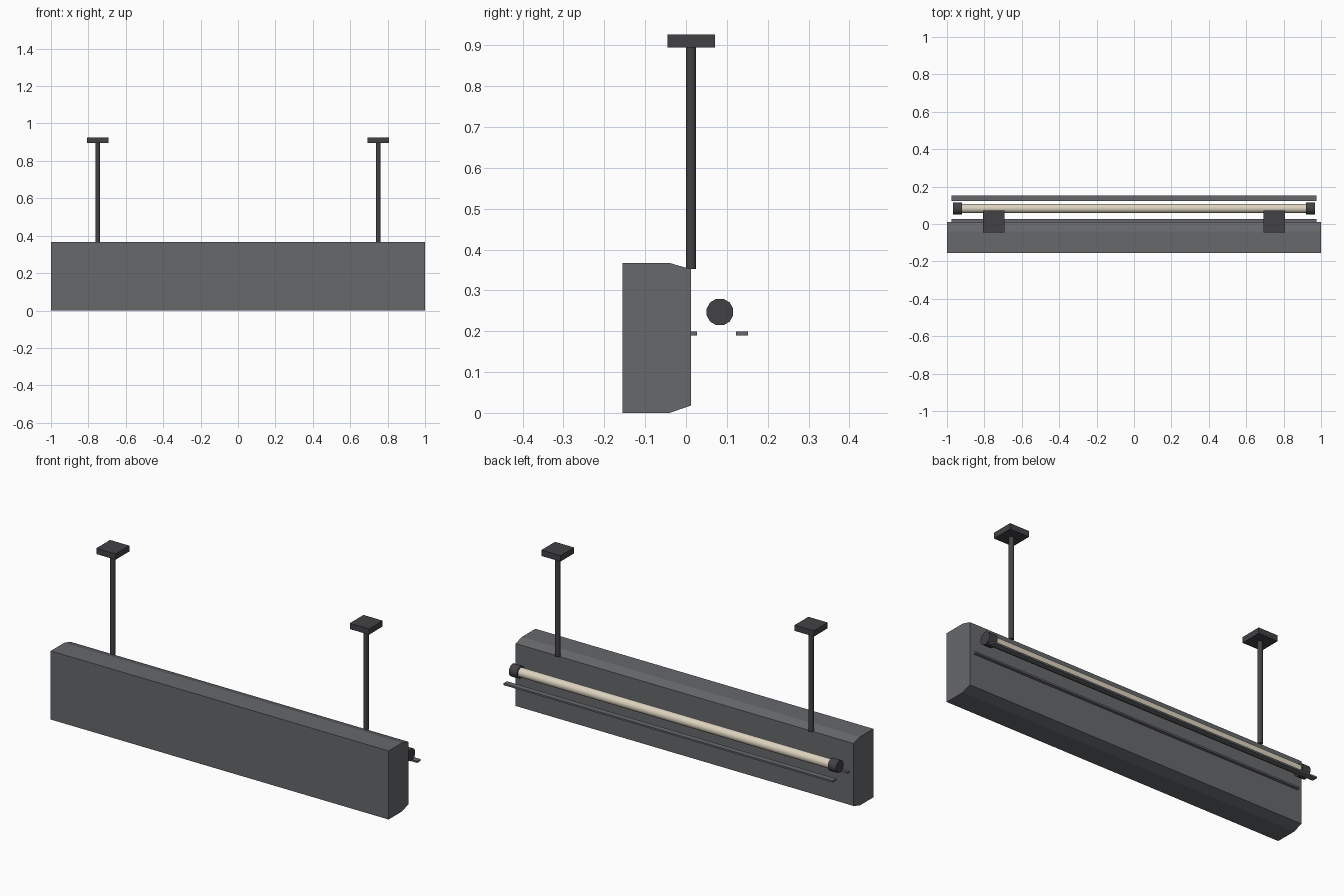
import bpy, bmesh, math
from mathutils import Matrix, Vector

if "Cube" in bpy.data.objects:
    bpy.data.objects.remove(bpy.data.objects["Cube"])


def material(name, rgb):
    m = bpy.data.materials.new(name)
    m.diffuse_color = (*rgb, 1)
    m.use_nodes = True
    m.node_tree.nodes["Principled BSDF"].inputs["Base Color"].default_value = m.diffuse_color
    return m


GREY = material("housing grey", (0.135, 0.14, 0.148))
DARK = material("dark metal", (0.055, 0.053, 0.059))
CREAM = material("warm tube", (0.72, 0.65, 0.52))


def finish(bm, name, mat):
    bmesh.ops.recalc_face_normals(bm, faces=bm.faces)
    me = bpy.data.meshes.new(name)
    bm.to_mesh(me)
    bm.free()
    me.materials.append(mat)
    ob = bpy.data.objects.new(name, me)
    bpy.context.collection.objects.link(ob)
    return ob


def box(name, lo, hi, mat):
    lo, hi = Vector(lo), Vector(hi)
    bm = bmesh.new()
    bmesh.ops.create_cube(bm, size=1, matrix=Matrix.Translation((lo + hi) / 2)
                          @ Matrix.Diagonal((*(hi - lo), 1)))
    return finish(bm, name, mat)


def rod(name, a, b, r, mat, sides=12):
    a, b = Vector(a), Vector(b)
    d = b - a
    rot = d.to_track_quat('Z', 'Y').to_matrix().to_4x4()
    spin = Matrix.Rotation(math.pi / sides, 4, 'Z')
    bm = bmesh.new()
    bmesh.ops.create_cone(bm, cap_ends=True, segments=sides, radius1=r, radius2=r,
                          depth=d.length, matrix=Matrix.Translation((a + b) / 2) @ rot @ spin)
    ob = finish(bm, name, mat)
    # smooth the sides, keep the end rims sharp
    ob.data.shade_smooth()
    ob.data.set_sharp_from_angle(angle=math.radians(40))
    return ob


# Housing: side profile with chamfered back edges, extruded along x
profile = [(-0.155, 0), (-0.04, 0), (0.012, 0.018),
           (0.012, 0.352), (-0.04, 0.367), (-0.155, 0.367)]
bm = bmesh.new()
face = bm.faces.new([bm.verts.new((-1, y, z)) for y, z in profile])
ext = bmesh.ops.extrude_face_region(bm, geom=[face], use_keep_orig=True)
bmesh.ops.translate(bm, vec=(2, 0, 0),
                    verts=[v for v in ext["geom"] if isinstance(v, bmesh.types.BMVert)])
finish(bm, "housing", GREY)

# Two thin rails below the tube
box("inner_rail", (-0.975, -0.003, 0.190), (0.975, 0.027, 0.199), GREY)
box("outer_rail", (-0.975, 0.122, 0.190), (0.975, 0.152, 0.199), GREY)

# Light tube
TY, TZ = 0.083, 0.247
rod("light_tube", (-0.93, TY, TZ), (0.93, TY, TZ), 0.025, CREAM)

# Mirrored tube caps, hanging posts and ceiling plates
for side, s in (("left", -1), ("right", 1)):
    rod(side + "_tube_cap", (s * 0.92, TY, TZ), (s * 0.968, TY, TZ), 0.0335, DARK)
    x = s * 0.75
    rod(side + "_post", (x, 0.0125, 0.352), (x, 0.0125, 0.90), 0.013, DARK)
    box(side + "_ceiling_plate", (x - 0.057, -0.045, 0.895), (x + 0.057, 0.071, 0.926), DARK)
